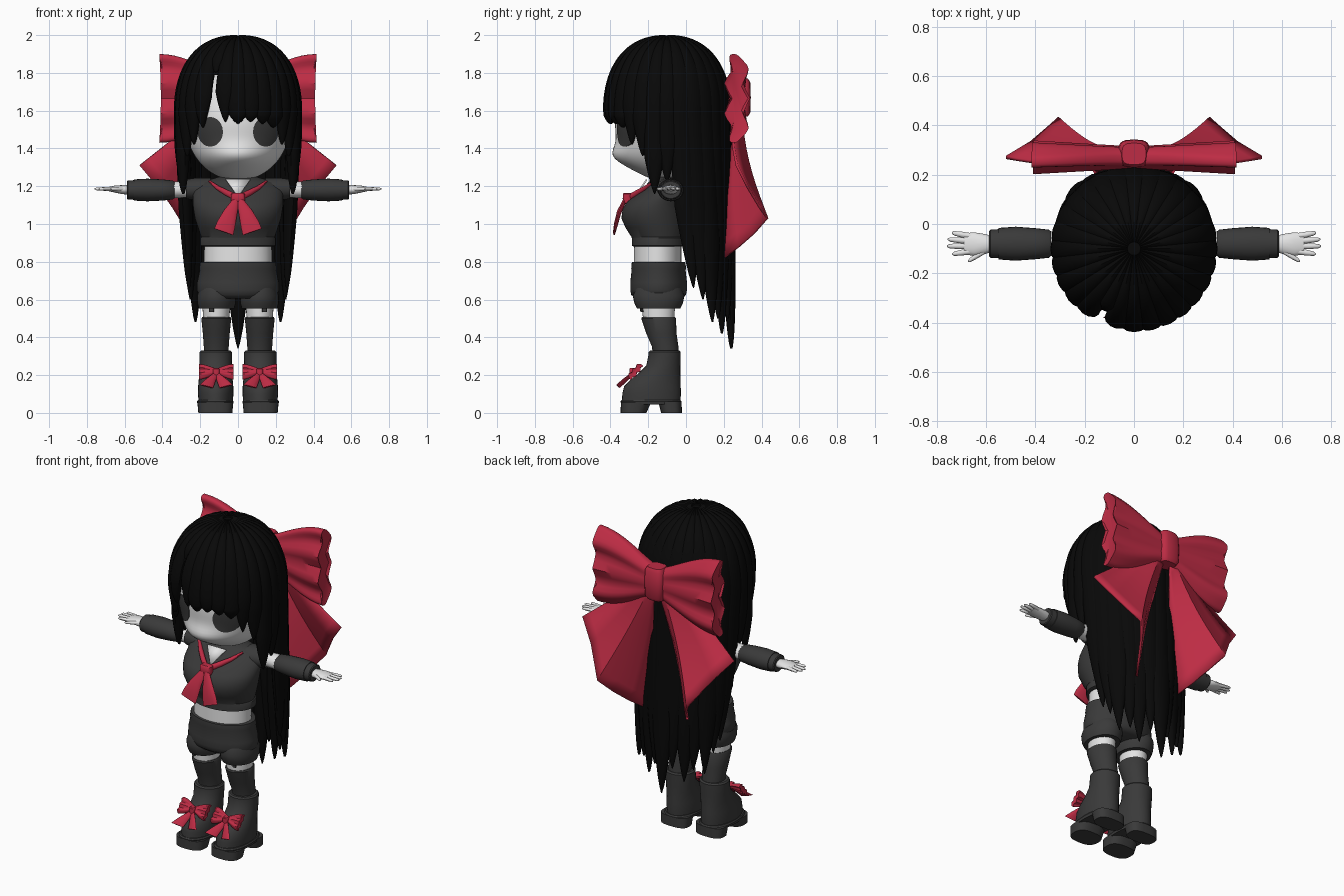
import bpy, bmesh, math
from mathutils import Vector as V

if "Cube" in bpy.data.objects:
    bpy.data.objects.remove(bpy.data.objects["Cube"])


def material(name, rgb):
    m = bpy.data.materials.new(name)
    m.diffuse_color = (*rgb, 1)
    m.use_nodes = True
    m.node_tree.nodes["Principled BSDF"].inputs["Base Color"].default_value = m.diffuse_color
    return m


SKIN = material("pale skin", (0.78, 0.78, 0.78))
CLOTH = material("charcoal cloth", (0.042, 0.042, 0.042))
HAIR = material("black hair", (0.0025, 0.0025, 0.0025))
RED = material("red ribbon", (0.51, 0.025, 0.058))


def finish(bm, name, mat, mirror=False, solid=0):
    bmesh.ops.recalc_face_normals(bm, faces=bm.faces)
    me = bpy.data.meshes.new(name)
    bm.to_mesh(me)
    bm.free()
    me.materials.append(mat)
    ob = bpy.data.objects.new(name, me)
    bpy.context.collection.objects.link(ob)
    if solid:
        s = ob.modifiers.new("thickness", 'SOLIDIFY')
        s.thickness, s.offset = solid, 0
    if mirror:
        ob.modifiers.new("mirror", 'MIRROR')
    return ob


def loft(name, rings, mat, mirror=False, closed=True, solid=0):
    """Skin a list of equal rings; closed rings get end caps."""
    bm = bmesh.new()
    vs = [[bm.verts.new(p) for p in r] for r in rings]
    n = len(rings[0])
    for a, b in zip(vs, vs[1:]):
        for j in range(n if closed else n - 1):
            k = (j + 1) % n
            bm.faces.new((a[j], a[k], b[k], b[j]))
    if closed:
        bm.faces.new(vs[0])
        bm.faces.new(vs[-1])
    return finish(bm, name, mat, mirror, solid)


def spow(v, p):
    return math.copysign(abs(v) ** p, v)


def stack(name, rows, mat, cx=0, p=1.0, n=32, mirror=False):
    """Horizontal oval slices: rows of (z, centre y, radius x, radius y)."""
    ang = [2 * math.pi * j / n for j in range(n)]
    rings = [[V((cx + rx * spow(math.cos(a), p), cy + ry * spow(math.sin(a), p), z)) for a in ang]
             for z, cy, rx, ry in rows]
    return loft(name, rings, mat, mirror)


def tube(name, pts, sizes, mat, side, n=12, mirror=False):
    """Oval tube along a path; sizes are (half width along side, half thickness)."""
    pts, side, rings = [V(p) for p in pts], V(side).normalized(), []
    for i, (p, (w, h)) in enumerate(zip(pts, sizes)):
        t = pts[min(i + 1, len(pts) - 1)] - pts[max(i - 1, 0)]
        nor = t.cross(side).normalized()
        rings.append([p + side * w * math.cos(a) + nor * h * math.sin(a)
                      for a in (2 * math.pi * j / n for j in range(n))])
    return loft(name, rings, mat, mirror)


def bow_loop(name, o, up, out, length, h, d, flip=1, mirror=False):
    """One pleated ribbon loop with a shallow hollow at its outer end."""
    o, up, out, rings = V(o), V(up).normalized(), V(out).normalized(), []
    for s, k in [(s / 10, 1) for s in range(11)] + [(0.97, 0.8)]:
        hh = h[0] + (h[1] - h[0]) * math.sin(s * math.pi / 2) ** 1.3
        dd = d[0] + (d[1] - d[0]) * s
        ring = []
        for j in range(48):
            a = 2 * math.pi * j / 48
            q = spow(math.sin(a), 0.8)
            wave = 0.33 * d[1] * s * math.cos(3 * math.pi * q)
            ring.append(o + V((flip * s * length * (0.98 + 0.02 * q * q), 0, 0)) + up * hh * k * q
                        + out * (dd * k * spow(math.cos(a), 0.7) + wave))
        rings.append(ring)
    return loft(name, rings, RED, mirror)


def knot(name, o, size, mirror=False):
    x, y, z = size
    return stack(name, [(o[2] + z * c, o[1], x * k, y * k) for c, k in
                        ((-1, .75), (-.8, .95), (0, 1), (.8, .95), (1, .75))],
                 RED, o[0], 0.6, 20, mirror)


# Head with full cheeks
def cheek(x, z):
    return 0.058 * math.exp(-((z - 1.355) / 0.065) ** 2 - (x / 0.18) ** 2)


bm = bmesh.new()
bmesh.ops.create_uvsphere(bm, u_segments=64, v_segments=48, radius=1)
for v in bm.verts:
    v.co = V((v.co.x * 0.277, v.co.y * 0.265 - 0.11, v.co.z * 0.3 + 1.53))
    if v.co.y < -0.11:
        v.co.y -= cheek(v.co.x, v.co.z)
head = finish(bm, "head", SKIN)
stack("neck", [(1.14, -.12, .06, .055), (1.32, -.12, .055, .055)], SKIN)

# Eyes: thin plates that follow the face
rings = []
for k in (1, .8, .6, .4, .2, .03):
    ring = []
    for j in range(40):
        a = 2 * math.pi * j / 40
        x, z = 0.147 + 0.067 * k * math.cos(a), 1.488 + 0.078 * k * math.sin(a)
        y = -0.11 - 0.265 * math.sqrt(1 - (x / 0.277) ** 2 - ((z - 1.53) / 0.3) ** 2)
        ring.append(V((x, y - cheek(x, z) - 0.004, z)))
    rings.append(ring)
loft("eye", [[p + V((0, .006, 0)) for p in rings[0]]] + rings, CLOTH, True)

# Hair: locks combed from the crown over a dome, then hanging to a tip
TIPS = [1.53, 1.54, 1.53, 1.51, 1.42, 1.36, 1.16, 1.22, (.26, .04, .66), (.25, .09, .6), (.225, .14, .48),
        (.17, .17, .5), (.12, .19, .42), (.06, .22, .5), (0, .24, .34)]
for i in range(-14, 14):
    t = math.pi * i / 14
    d = V((math.sin(t), -math.cos(t), 0))
    tip = TIPS[abs(i)]
    back = isinstance(tip, tuple)
    if back:
        end = V((math.copysign(tip[0], i), tip[1], tip[2]))
    else:
        end = V((0, -0.1, 1.79 if i == -2 else tip)) + d * 0.297
    taper = 0.42 if back else 0.16 if i in (-1, -3) else 0.06 if abs(i) < 4 else 0.2
    path, size = [], []
    for k in range(25):
        ph = math.radians(3 + 87 * k / 24)
        p = V((0, -0.1, 1.58 + 0.385 * math.cos(ph) ** 0.85 if k < 24 else 1.58)) + d * 0.304 * math.sin(ph) ** 0.85
        if p.z > end.z + 0.004:
            path.append(p)
            size.append((0.068 if back else 0.056) * max(0.15, math.sin(ph) ** 0.85))
    last = path[-1].copy()
    if i == -2:
        end = last + d * 0.003 - V((0, 0, 0.01))
    for k in range(1, 13):
        path.append(last.lerp(end, 1 - (1 - k / 12) ** 1.4))
        size.append(size[-1])
    sizes = []
    for p, w in zip(path, size):
        f = min(1, max(0.0, (p.z - end.z) / taper)) ** 0.7
        sizes.append((max(w * f, 0.002), 0.036 * max(f, 0.05) ** 0.6))
    tube("hair_lock", path, sizes, HAIR, (math.cos(t), math.sin(t), 0))
stack("hair_crown", [(1.79 + 0.2 * s, -.1, r, r) for s, r in
                     ((0, .28), (.3, .25), (.6, .2), (.85, .13), (1, .04))], HAIR)

# Large bow behind the head
bow_loop("back_bow_loop", (0, .27, 1.665), (0, 0, 1), (0, 1, 0), 0.417, (.085, .235), (.045, .052), mirror=True)
knot("back_bow_knot", (0, .285, 1.67), (.065, .058, .1))
EDGE = [(.15, .2, .82), (.2, .28, .88), (.25, .36, .95), (.31, .43, 1.03), (.35, .39, 1.09), (.42, .33, 1.19), (.52, .27, 1.31)]
rows = []
for r in range(11):
    f = r / 10
    row = []
    for j, e in enumerate(EDGE):
        p = V((.02 + .007 * j, .285, 1.6 + .012 * j)).lerp(V(e), f)
        p.y -= 0.03 * math.sin(math.pi * f)
        row.append(p)
    rows.append(row)
loft("back_bow_tail", rows, RED, True, False, 0.014)

# Cropped top with short sleeves and neckline
stack("top", [(.88, -.14, .185, .135), (.885, -.14, .2, .147), (.925, -.14, .2, .147), (.93, -.143, .195, .145),
              (.98, -.155, .212, .165), (1.03, -.165, .228, .177), (1.08, -.163, .237, .173), (1.12, -.15, .24, .16),
              (1.18, -.11, .238, .12), (1.22, -.1, .2, .1), (1.25, -.1, .1, .07)], CLOTH, n=48)
tube("short_sleeve", [(.15, -.09, 1.18), (.22, -.085, 1.185), (.275, -.08, 1.185)],
     [(.08, .065), (.07, .06), (.06, .052)], CLOTH, (0, 1, 0), 24, True)
loft("neckline_skin", [[V((-.065, -.208, 1.235)), V((.065, -.208, 1.235))],
                       [V((-.004, -.266, 1.15)), V((.004, -.266, 1.15))]], SKIN, False, False, 0.008)

# Neck scarf
tube("scarf_band", [(.01, -.3, 1.14), (.06, -.258, 1.165), (.105, -.215, 1.19), (.15, -.165, 1.225)],
     [(.018, .012), (.016, .014), (.012, .014), (.006, .012)], RED, (-.5, 0, 1), 12, True)
knot("scarf_knot", (0, -.31, 1.135), (.038, .025, .03))
tube("scarf_tail", [(.01, -.322, 1.13), (.04, -.355, 1.06), (.064, -.372, .995), (.075, -.38, .958)],
     [(.016, .01), (.037, .012), (.05, .01), (.053, .006)], RED, (1, 0, .35), 12, True)

# Waist, shorts
stack("waist", [(.75, -.15, .18, .127), (.92, -.15, .178, .125)], SKIN)
stack("shorts", [(.8, -.145, .188, .135), (.797, -.145, .2, .142), (.765, -.145, .205, .145), (.755, -.145, .203, .143),
                 (.69, -.145, .217, .15), (.65, -.145, .218, .15), (.625, -.145, .208, .145), (.605, -.145, .18, .12)],
      CLOTH, n=48)
stack("shorts_leg", [(.66, -.145, .09, .12), (.62, -.145, .102, .137), (.58, -.145, .102, .128), (.553, -.145, .094, .115)],
      CLOTH, .114, mirror=True)

# Arms and hands
ARM = (0, 1, 0)
tube("upper_arm", [(.2, -.08, 1.185), (.37, -.08, 1.18)], [(.05, .045), (.05, .042)], SKIN, ARM, 24, True)
tube("arm_sleeve", [(.335, -.08, 1.18), (.345, -.08, 1.18), (.4, -.08, 1.18), (.48, -.08, 1.18), (.55, -.08, 1.18)],
     [(.048, .042), (.057, .05), (.063, .056), (.069, .06), (.064, .056)], CLOTH, ARM, 24, True)
tube("sleeve_cuff", [(.545, -.08, 1.18), (.55, -.08, 1.18), (.583, -.08, 1.18), (.588, -.08, 1.18)],
     [(.055, .047), (.059, .052), (.057, .05), (.052, .045)], CLOTH, ARM, 24, True)
tube("palm", [(.57, -.08, 1.18), (.61, -.082, 1.182), (.65, -.082, 1.185), (.69, -.08, 1.185)],
     [(.03, .025), (.042, .024), (.048, .019), (.042, .01)], SKIN, ARM, 16, True)
for name, a, b in (("little_finger", (.66, -.05), (.74, -.036)), ("ring_finger", (.66, -.07), (.757, -.062)),
                   ("middle_finger", (.66, -.09), (.76, -.09)), ("index_finger", (.66, -.11), (.738, -.122)),
                   ("thumb", (.6, -.105), (.675, -.152))):
    p, q = V((*a, 1.185)), V((*b, 1.186))
    tube(name, [p, p.lerp(q, .5), p.lerp(q, .88), q], [(.013, .011), (.012, .01), (.009, .008), (.003, .003)],
         SKIN, ARM, 10, True)

# Legs, stockings, garter straps
stack("thigh", [(.495, -.145, .07, .083), (.62, -.145, .075, .09)], SKIN, .115, mirror=True)
stack("stocking", [(.28, -.105, .065, .068), (.35, -.11, .066, .07), (.42, -.13, .071, .08), (.5, -.145, .079, .092),
                   (.508, -.145, .074, .087)], CLOTH, .115, mirror=True)
tube("garter_strap", [(.14, -.236, .58), (.14, -.234, .535)], [(.014, .008)] * 2, CLOTH, (1, 0, 0), 8, True)

# Platform boots
stack("boot", [(.05, -.185, .09, .155), (.1, -.182, .094, .155), (.14, -.178, .093, .15), (.175, -.162, .09, .133),
               (.21, -.14, .087, .11), (.25, -.12, .085, .09), (.31, -.113, .086, .085), (.322, -.113, .086, .085),
               (.33, -.113, .078, .077)], CLOTH, .118, mirror=True)
stack("boot_sole", [(.045, -.185, .094, .158), (.06, -.185, .097, .162), (.068, -.185, .092, .156)], CLOTH, .12, .85, mirror=True)
stack("boot_platform", [(0, -.278, .09, .068), (.055, -.265, .095, .08)], CLOTH, .12, .75, mirror=True)
stack("boot_heel", [(0, -.077, .09, .055), (.06, -.085, .094, .062)], CLOTH, .12, .7, mirror=True)

# Boot bows lying on the instep
UP, OUT = (0, .65, .75), (0, -.75, .65)
for s in (-1, 1):
    bow_loop("boot_bow_loop", (.115, -.268, .22), UP, OUT, .092, (.016, .05), (.012, .016), s, True)
    tube("boot_bow_tail", [(.115, -.28, .21), (.115 + s * .03, -.325, .172), (.115 + s * .052, -.36, .14)],
         [(.012, .008), (.027, .008), (.037, .005)], RED, (1, -s * .25, s * .25), 10, True)
knot("boot_bow_knot", (.115, -.28, .217), (.017, .02, .02), True)

# Smooth shading with crisp edges kept
bpy.ops.object.select_all(action='SELECT')
bpy.context.view_layer.objects.active = head
bpy.ops.object.shade_smooth_by_angle(angle=math.radians(40))
